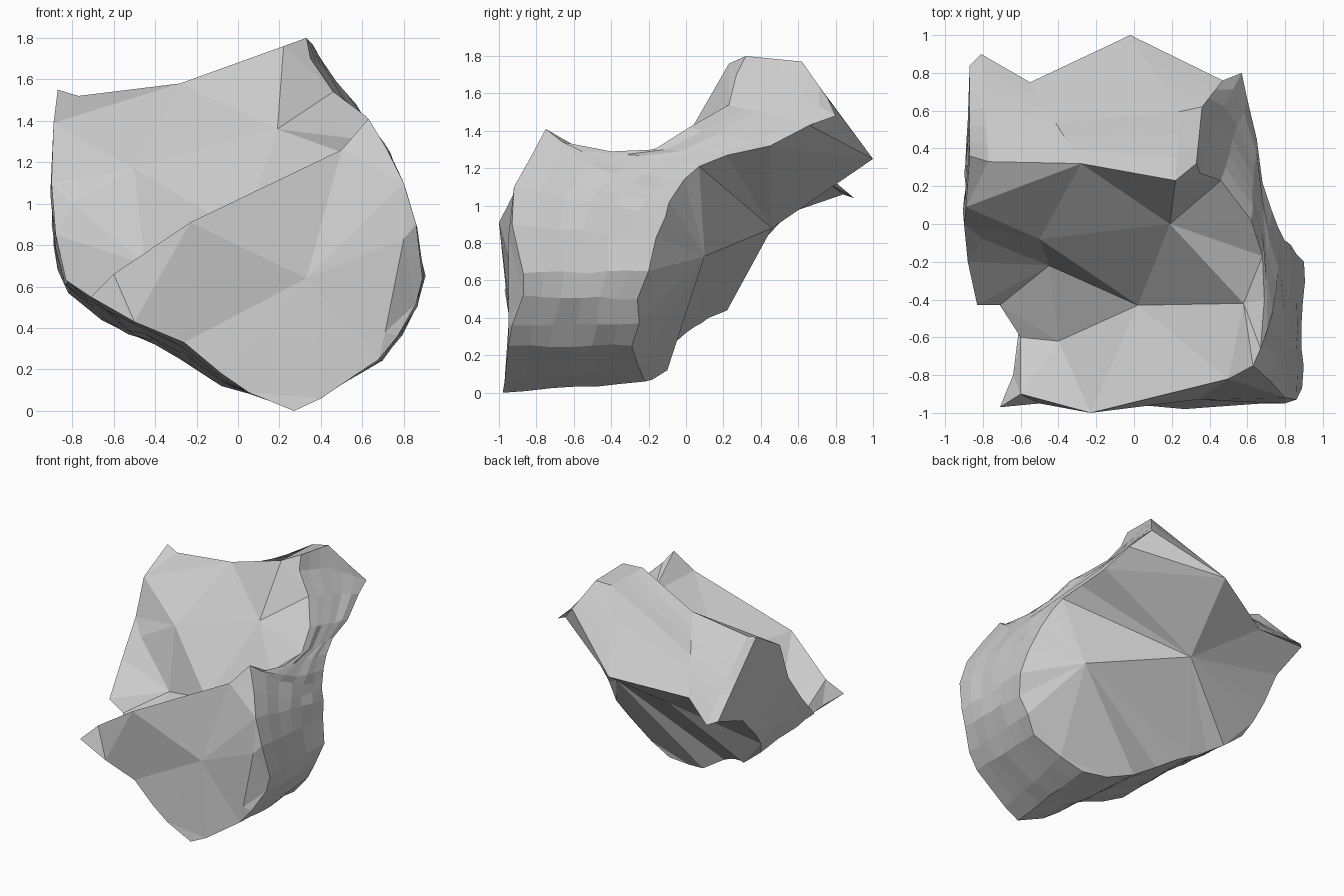
import bpy, bmesh, random
from mathutils import Vector
from mathutils.geometry import delaunay_2d_cdt

random.seed(4)

# Rim of the stepped front fracture, from the foot round the right, top and left
front = [
    (.27, -.98, 0), (.40, -.97, .06), (.68, -.95, .25), (.77, -.93, .36), (.86, -.87, .52),
    (.89, -.87, .64), (.86, -.93, .90), (.80, -.92, 1.10), (.72, -.83, 1.26), (.63, -.75, 1.41),
    (.67, -.66, 1.34), (.69, -.40, 1.29), (.68, -.17, 1.30), (.62, .02, 1.42), (.46, .23, 1.54),
    (.35, .27, 1.70), (.33, .32, 1.80), (.22, .23, 1.76), (-.28, .32, 1.58), (-.77, .33, 1.52),
    (-.87, .36, 1.55), (-.89, .09, 1.39), (-.90, 0, 1.10), (-.88, -.20, .85), (-.83, -.43, .63),
    (-.71, -.43, .55), (-.60, -.60, .48), (-.64, -.80, .50), (-.71, -.97, .55), (-.50, -.95, .43),
    (-.26, -.93, .33), (-.08, -.95, .18), (.05, -.96, .09)]
# Matching rim of the sloping back fracture
back = [
    (.30, -.22, .06), (.48, -.25, .13), (.70, -.29, .25), (.79, -.25, .37), (.86, -.26, .50),
    (.90, -.20, .65), (.86, -.16, .83), (.83, -.11, .94), (.80, -.09, 1.02), (.78, -.05, 1.08),
    (.76, -.01, 1.14), (.73, .07, 1.21), (.68, .22, 1.27), (.65, .45, 1.32), (.60, .66, 1.43),
    (.57, .80, 1.48), (.47, .76, 1.57), (-.02, 1.0, 1.25), (-.55, .75, 1.13), (-.81, .90, 1.04),
    (-.87, .84, 1.06), (-.88, .55, .96), (-.89, .40, .80), (-.87, .30, .68), (-.82, .23, .57),
    (-.66, .22, .44), (-.58, .12, .40), (-.53, .08, .37), (-.48, .05, .355), (-.40, 0, .32),
    (-.28, -.08, .25), (-.08, -.10, .12), (.10, -.18, .07)]
# Inner corners of both fractures; creases index rim points first, then these
front_inner = [
    (.50, -.82, 1.26), (-.23, -1.0, .91), (-.60, -.90, .66), (.33, -.93, .64),
    (-.40, -.62, .52), (.02, -.43, .86), (.58, -.42, 1.22), (.19, 0, 1.36),
    (-.50, -.08, 1.17), (-.80, -.08, 1.0), (-.45, -.22, .71),
    (.80, -.95, .83), (.71, -.95, .38)]
back_inner = [(.54, .10, .73), (-.15, .46, .88)]
N = len(front)
front_creases = [(9, N), (N, N + 1), (N + 1, N + 2), (N + 2, 28),
                 (25, N + 4), (N + 4, N + 5), (N + 5, N + 6), (N + 6, 11),
                 (21, N + 8), (N + 8, N + 7), (N + 7, 17), (N + 9, N + 10), (N + 10, N + 5),
                 (N + 11, N + 12)]

bm = bmesh.new()


def cap(rim, inner, creases):
    """Triangulate a fracture surface, seen from above at 45 degrees."""
    verts = rim + [bm.verts.new(p) for p in inner]
    flat = [Vector((v.co.x, v.co.y + v.co.z)) for v in verts]
    res = delaunay_2d_cdt(flat, creases, [list(range(N))], 1, 1e-5)
    faces, origin = res[2], res[3]
    for f in faces:
        if all(origin[i] for i in f):
            bm.faces.new([verts[origin[i][0]] for i in f])


# Curved outer wall: rows between both rims, slightly rough except on the flat top slab
ROWS = 6
bow = {8: Vector((.03, 0, -.05)), 9: Vector((.05, 0, -.08)), 10: Vector((.04, 0, -.04)),
       28: Vector((.07, 0, -.06))}
# Angular bends halfway back, where the top slab breaks off steeply
bend = {15: Vector((-.03, 0, .05)), 16: Vector((-.04, .08, .085)), 17: Vector((.14, -.02, .25))}
rows = []
for r in range(ROWS + 1):
    t = r / ROWS
    row = []
    for i in range(N):
        p = Vector(front[i]).lerp(Vector(back[i]), t)
        p += bow.get(i, Vector()) * 4 * t * (1 - t)
        p += bend.get(i, Vector()) * (1 - abs(2 * t - 1))
        if 0 < r < ROWS and not 15 <= i <= 20:
            p += Vector([random.uniform(-.008, .008) for _ in range(3)])
        row.append(bm.verts.new(p))
    rows.append(row)
for a, b in zip(rows, rows[1:]):
    for i in range(N):
        j = (i + 1) % N
        bm.faces.new((a[i], a[j], b[j], b[i]))

# Front and back fractures
cap(rows[0], front_inner, front_creases)
cap(rows[-1], back_inner, [])

bmesh.ops.recalc_face_normals(bm, faces=bm.faces)
mesh = bpy.data.meshes.new("rock_fragment")
bm.to_mesh(mesh)
bm.free()
rock = bpy.data.objects.new("rock_fragment", mesh)
bpy.context.collection.objects.link(rock)
